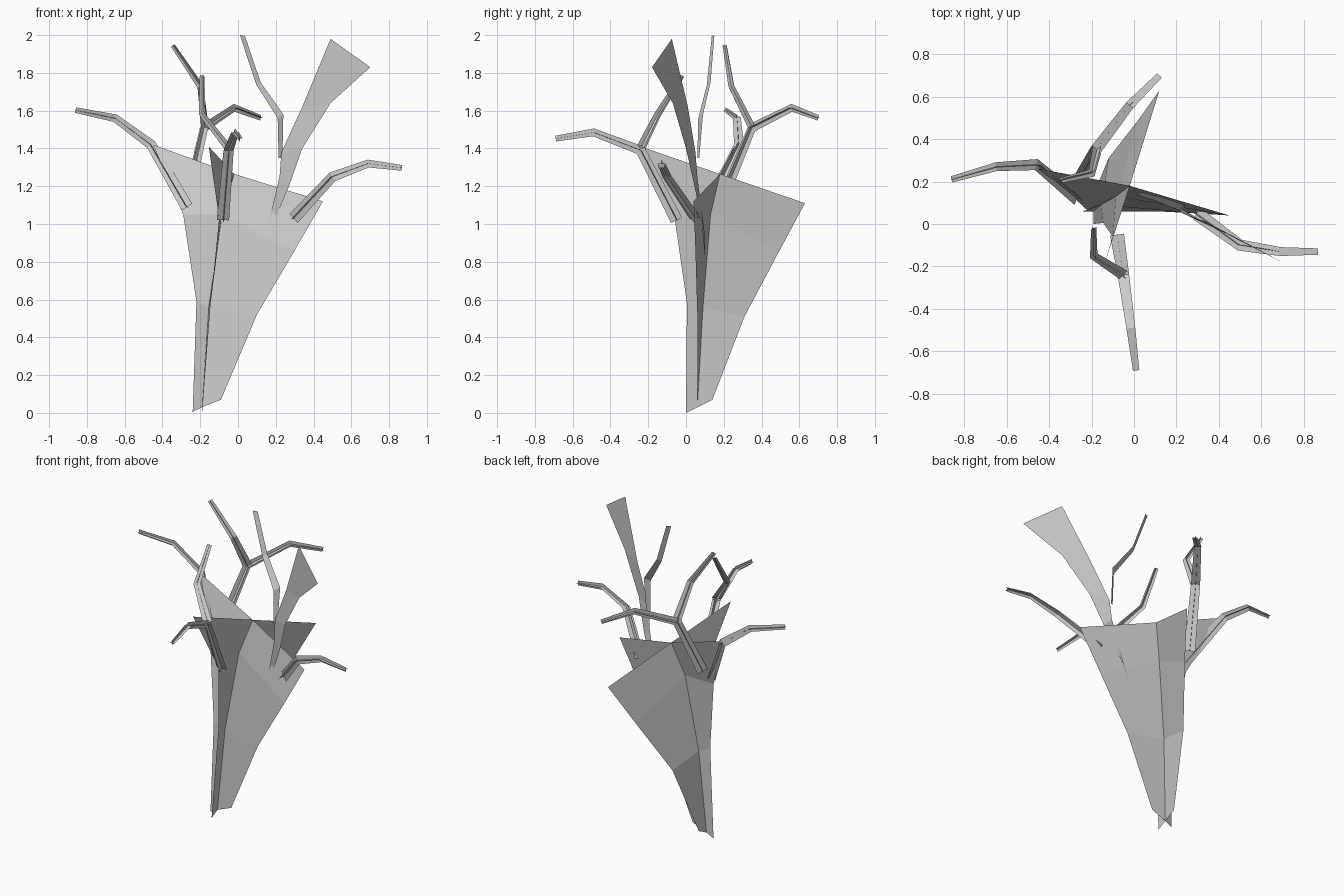
import bpy
from mathutils import Vector

if "Cube" in bpy.data.objects:
    bpy.data.objects.remove(bpy.data.objects["Cube"])


def make_object(name, verts, faces):
    mesh = bpy.data.meshes.new(name)
    mesh.from_pydata([tuple(v) for v in verts], [], faces)
    mesh.update()
    obj = bpy.data.objects.new(name, mesh)
    bpy.context.collection.objects.link(obj)
    return obj


def sheet(name, *rails):
    """Loft a flat-faced sheet across rails with equal point counts."""
    n = len(rails[0])
    verts = [p for rail in rails for p in rail]
    faces = [(r * n + i, (r + 1) * n + i, (r + 1) * n + i + 1, r * n + i + 1)
             for r in range(len(rails) - 1) for i in range(n - 1)]
    return make_object(name, verts, faces)


def branch(name, path, w0=0.066, w1=0.03):
    """Two tapered ribbons crossing at right angles along a path."""
    pts = [Vector(p) for p in path]
    last = len(pts) - 1
    span = pts[-1] - pts[0]
    side = span.cross(Vector((0, 0, 1))).normalized()
    rails = [[], [], [], []]
    for i, p in enumerate(pts):
        t = (pts[min(i + 1, last)] - pts[max(i - 1, 0)]).normalized()
        s = (side - t * side.dot(t)).normalized()
        u = t.cross(s)
        h = (w0 + (w1 - w0) * i / last) / 2
        for rail, d in zip(rails, (s, -s, u, -u)):
            rail.append(p + d * h)
    n = last + 1
    verts = [p for rail in rails for p in rail]
    faces = [(r + i, r + n + i, r + n + i + 1, r + i + 1)
             for r in (0, 2 * n) for i in range(last)]
    return make_object(name, verts, faces)


# Trunk: two folded sheets crossing on a shared core
core = [(-.19, .06, .03), (-.155, .09, .56), (-.085, .13, 1.05), (-.02, .18, 1.265)]
sheet("trunk_wide_sheet",
      [(-.24, .06, .005), (-.22, .065, .59), (-.29, .13, 1.05), (-.45, .26, 1.42)],
      core,
      [(-.09, .06, .07), (.10, .06, .52), (.30, .05, .86), (.45, .04, 1.12)])
sheet("trunk_deep_sheet",
      [(-.19, 0, 0), (-.145, .005, .58), (-.10, -.06, 1.03), (-.155, -.24, 1.41)],
      core,
      [(-.19, .14, .07), (-.12, .31, .51), (.02, .49, .85), (.12, .63, 1.11)])

# Flat upper frond and the thin twig forking from it
sheet("upper_frond",
      [(.12, .10, .83), (.22, .06, 1.25), (.23, .05, 1.38), (.34, .01, 1.62), (.49, -.075, 1.98)],
      [(.16, .10, .94), (.27, .045, 1.2), (.34, .0, 1.40), (.49, -.07, 1.64), (.70, -.18, 1.83)])
sheet("upper_twig",
      [(.215, .06, 1.35), (.21, .065, 1.56), (.098, .11, 1.735), (.01, .137, 2.0)],
      [(.235, .07, 1.35), (.24, .09, 1.58), (.12, .13, 1.75), (.037, .15, 1.995)])

# Side branches and their twigs
branch("left_branch", [(-.27, .12, 1.09), (-.46, .28, 1.42), (-.65, .27, 1.56), (-.86, .21, 1.603)])
branch("right_branch", [(.295, .05, 1.03), (.50, -.10, 1.25), (.69, -.13, 1.32), (.868, -.13, 1.297)])
branch("front_branch", [(-.08, -.05, 1.02), (-.05, -.24, 1.39), (-.015, -.49, 1.485), (.01, -.69, 1.452)])
branch("back_branch", [(-.26, .20, 1.15), (-.18, .35, 1.51), (-.02, .56, 1.615), (.12, .70, 1.562)])
branch("back_twig", [(-.175, .35, 1.51), (-.20, .24, 1.73), (-.345, .205, 1.945)], .055, .028)
branch("front_twig", [(-.05, -.24, 1.40), (-.19, -.15, 1.58), (-.19, -.02, 1.785)], .055, .028)
